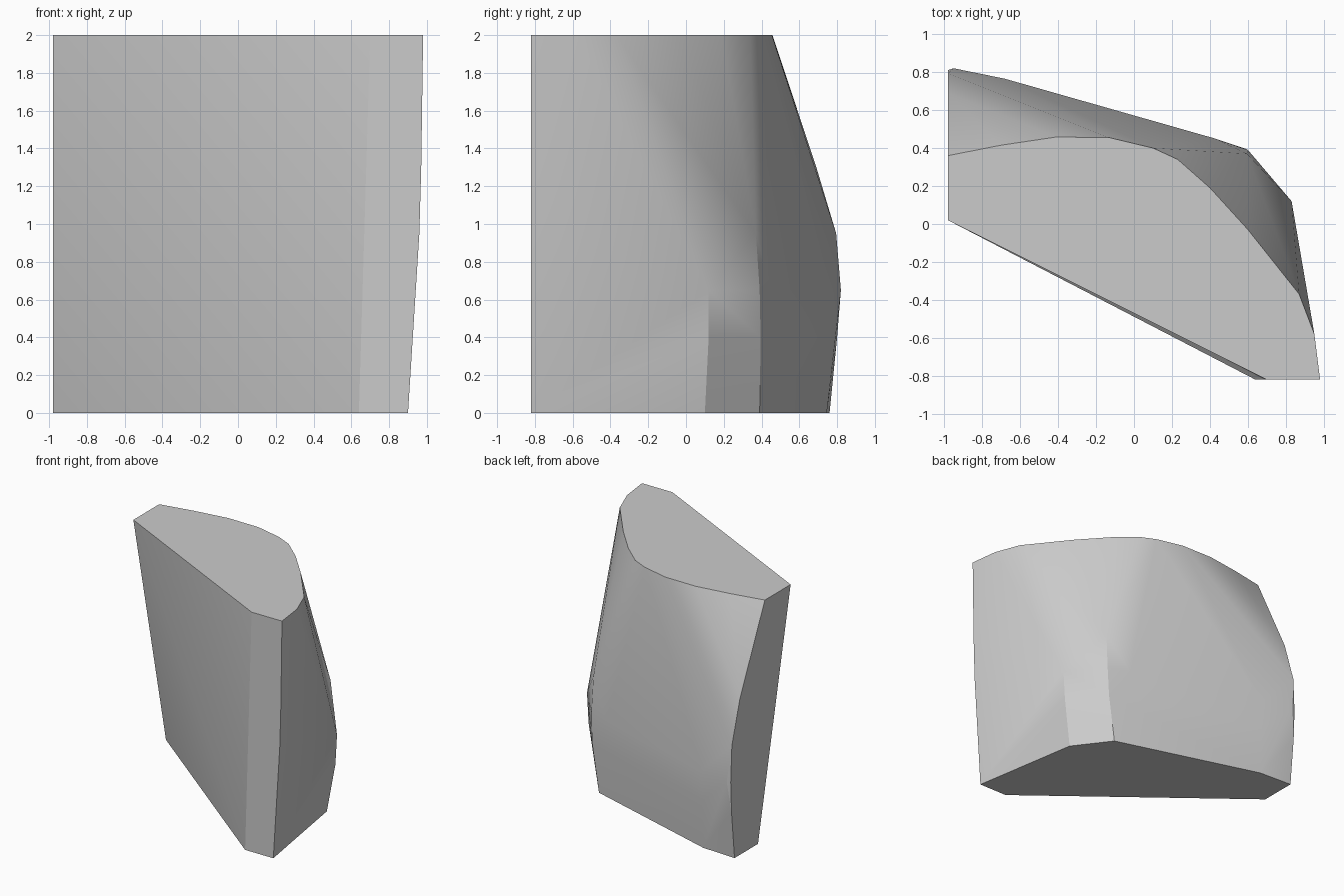
import bpy, bmesh

if "Cube" in bpy.data.objects:
    bpy.data.objects.remove(bpy.data.objects["Cube"])

# Horizontal sections of the faceted block: height -> outline points (x, y)
sections = {
    2.0: [(-.98, .02), (-.98, .36), (-.7, .415), (-.41, .458), (-.13, .455),
          (.1, .40), (.23, .34), (.4, .19), (.6, -.03), (.87, -.37),
          (.95, -.58), (.98, -.82), (.70, -.82)],
    1.3: [(-.98, .69), (.97, -.82)],
    0.95: [(-.98, .795), (.96, -.82), (.595, .37)],
    0.65: [(-.98, .81), (-.95, .82), (-.68, .765), (.42, .452),
           (.60, .39), (.83, .12), (.94, -.82)],
    0.4: [(-.98, .80), (-.68, .762), (.59, .395), (.815, .12)],
    0.0: [(-.98, .45), (-.98, .76), (-.68, .745), (.53, .39),
          (.75, .10), (.90, -.82), (.64, -.82)],
}

# Wrap the sections in one convex skin
bm = bmesh.new()
for z, outline in sections.items():
    for x, y in outline:
        bm.verts.new((x, y, z))
hull = bmesh.ops.convex_hull(bm, input=bm.verts[:])
loose = [v for v in bm.verts if not v.link_faces]
bmesh.ops.delete(bm, geom=loose, context='VERTS')

# Merge coplanar triangles on the flat sides
bmesh.ops.dissolve_limit(bm, angle_limit=0.01, verts=bm.verts[:], edges=bm.edges[:])
bmesh.ops.recalc_face_normals(bm, faces=bm.faces[:])

mesh = bpy.data.meshes.new("faceted_block")
bm.to_mesh(mesh)
bm.free()
block = bpy.data.objects.new("faceted_block", mesh)
bpy.context.collection.objects.link(block)

# Soft back curve, crisp main edges
bpy.context.view_layer.objects.active = block
block.select_set(True)
bpy.ops.object.shade_smooth_by_angle(angle=0.35)
